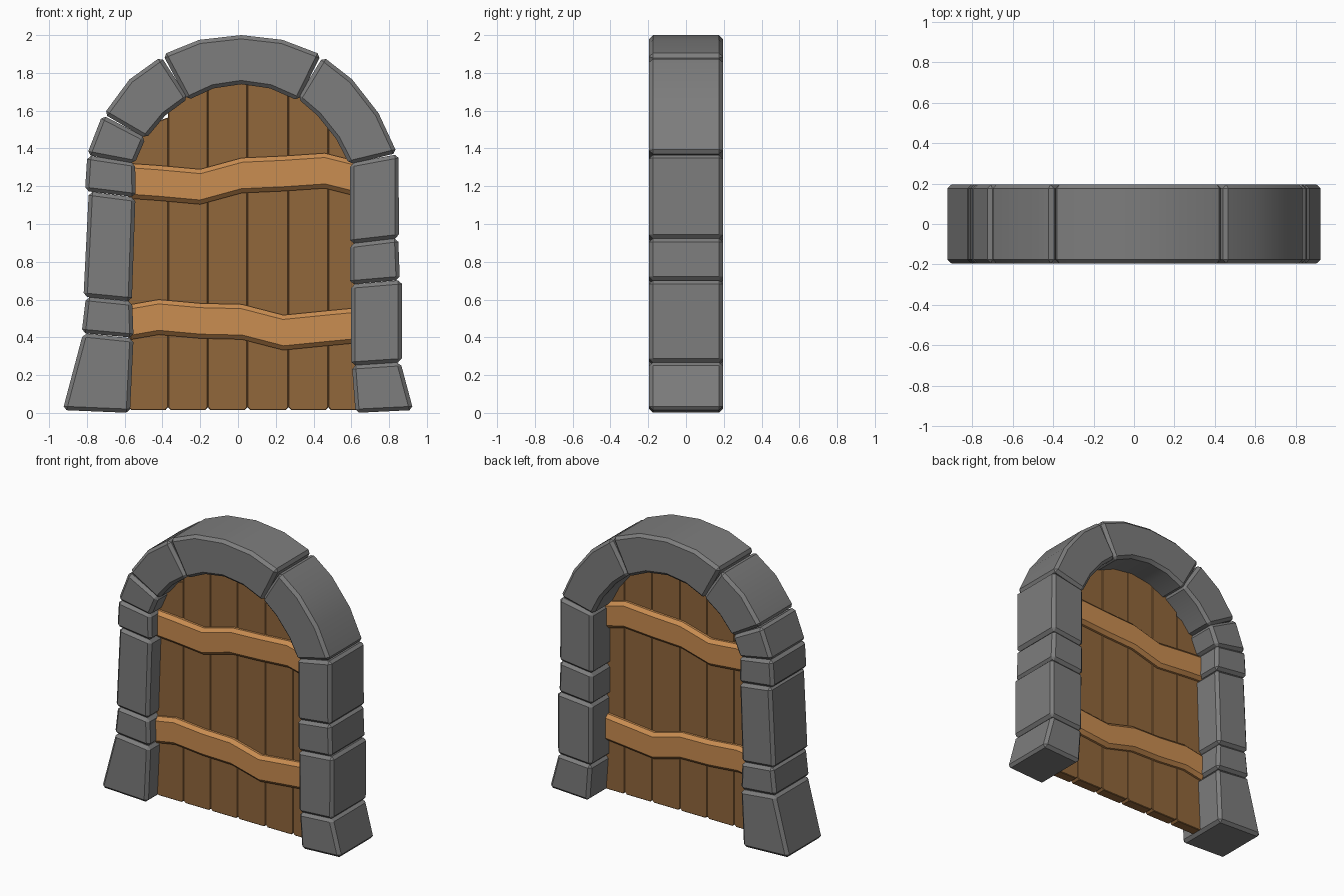
import bpy, bmesh
from math import radians

if "Cube" in bpy.data.objects:
    bpy.data.objects.remove(bpy.data.objects["Cube"])


def material(name, rgb):
    m = bpy.data.materials.new(name)
    m.diffuse_color = (*rgb, 1)
    m.use_nodes = True
    m.node_tree.nodes["Principled BSDF"].inputs["Base Color"].default_value = m.diffuse_color
    return m


def prism(name, pts, y0, y1, bevel, mat):
    """Extrude an x/z outline along y and chamfer its sharp edges."""
    bm = bmesh.new()
    face = bm.faces.new([bm.verts.new((x, y0, z)) for x, z in pts])
    ext = bmesh.ops.extrude_face_region(bm, geom=[face])
    for v in ext["geom"]:
        if isinstance(v, bmesh.types.BMVert):
            v.co.y = y1
    bmesh.ops.recalc_face_normals(bm, faces=bm.faces)
    edges = [e for e in bm.edges if e.calc_face_angle(0) > radians(48)]
    bmesh.ops.bevel(bm, geom=edges, offset=bevel, segments=1,
                    profile=0.5, affect="EDGES", clamp_overlap=True)
    me = bpy.data.meshes.new(name)
    bm.to_mesh(me)
    bm.free()
    # smooth only the gentle bends of the arch
    me.polygons.foreach_set("use_smooth", [True] * len(me.polygons))
    me.set_sharp_from_angle(angle=radians(28))
    me.materials.append(mat)
    ob = bpy.data.objects.new(name, me)
    bpy.context.collection.objects.link(ob)
    return ob


stone_mat = material("stone", (0.205, 0.205, 0.205))
plank_mat = material("plank_wood", (0.286, 0.135, 0.044))
batten_mat = material("batten_wood", (0.585, 0.266, 0.082))

# Stone surround: front outlines, left foot round to right foot
stones = {
    "left_foot_stone": [(-.928, .015), (-.572, 0), (-.553, .394), (-.82, .422)],
    "left_stone_1": [(-.828, .423), (-.553, .398), (-.56, .589), (-.805, .614)],
    "left_stone_2": [(-.818, .615), (-.562, .59), (-.543, 1.14), (-.79, 1.172)],
    "left_stone_3": [(-.81, 1.175), (-.541, 1.142), (-.545, 1.325), (-.798, 1.363)],
    "arch_stone_1": [(-.8, 1.366), (-.548, 1.318), (-.488, 1.457), (-.718, 1.577)],
    "arch_stone_2": [(-.71, 1.582), (-.487, 1.452), (-.385, 1.575), (-.263, 1.665),
                     (-.407, 1.886), (-.575, 1.765)],
    "arch_crown_stone": [(-.398, 1.897), (-.268, 1.655), (-.13, 1.718), (.017, 1.74),
                         (.17, 1.718), (.32, 1.652), (.44, 1.897), (.235, 1.975),
                         (.017, 2.0), (-.205, 1.975)],
    "arch_stone_3": [(.45, 1.886), (.315, 1.665), (.42, 1.575), (.52, 1.45),
                     (.59, 1.315), (.842, 1.376), (.745, 1.585), (.605, 1.765)],
    "right_stone_3": [(.85, 1.37), (.593, 1.322), (.593, .895), (.852, .925)],
    "right_stone_2": [(.848, .926), (.593, .895), (.593, .68), (.857, .703)],
    "right_stone_1": [(.868, .703), (.598, .68), (.6, .25), (.867, .268)],
    "right_foot_stone": [(.86, .269), (.603, .252), (.622, 0), (.928, .015)],
}
for name, pts in stones.items():
    prism(name, pts, -.195, .195, .02, stone_mat)

# Door planks with nicked lower corners, tops tucked into the arch
seams = [-.58, -.37, -.16, .05, .267, .478, .66]
tops = [(1.48, 1.565), (1.73, 1.80), (1.82, 1.85), (1.85, 1.80), (1.80, 1.68), (1.68, 1.40)]
for i, (zl, zr) in enumerate(tops):
    a, b = seams[i], seams[i + 1]
    prism(f"plank_{i + 1}",
          [(a, .03), (a + .014, .015), (b - .014, .015), (b, .03), (b, zr), (a, zl)],
          -.076, -.004, .004, plank_mat)

# Wavy battens, running through to the back of the door
xs = [-.59, -.42, -.2, .02, .24, .46, .64]
waves = {
    "upper_batten": [1.322, 1.31, 1.29, 1.35, 1.36, 1.375, 1.33],
    "lower_batten": [.57, .60, .58, .575, .518, .54, .557],
}
for name, zs in waves.items():
    upper = list(zip(xs, zs))
    lower = [(x, z - .186) for x, z in reversed(upper)]
    prism(name, upper + lower, -.115, .035, .023, batten_mat)
